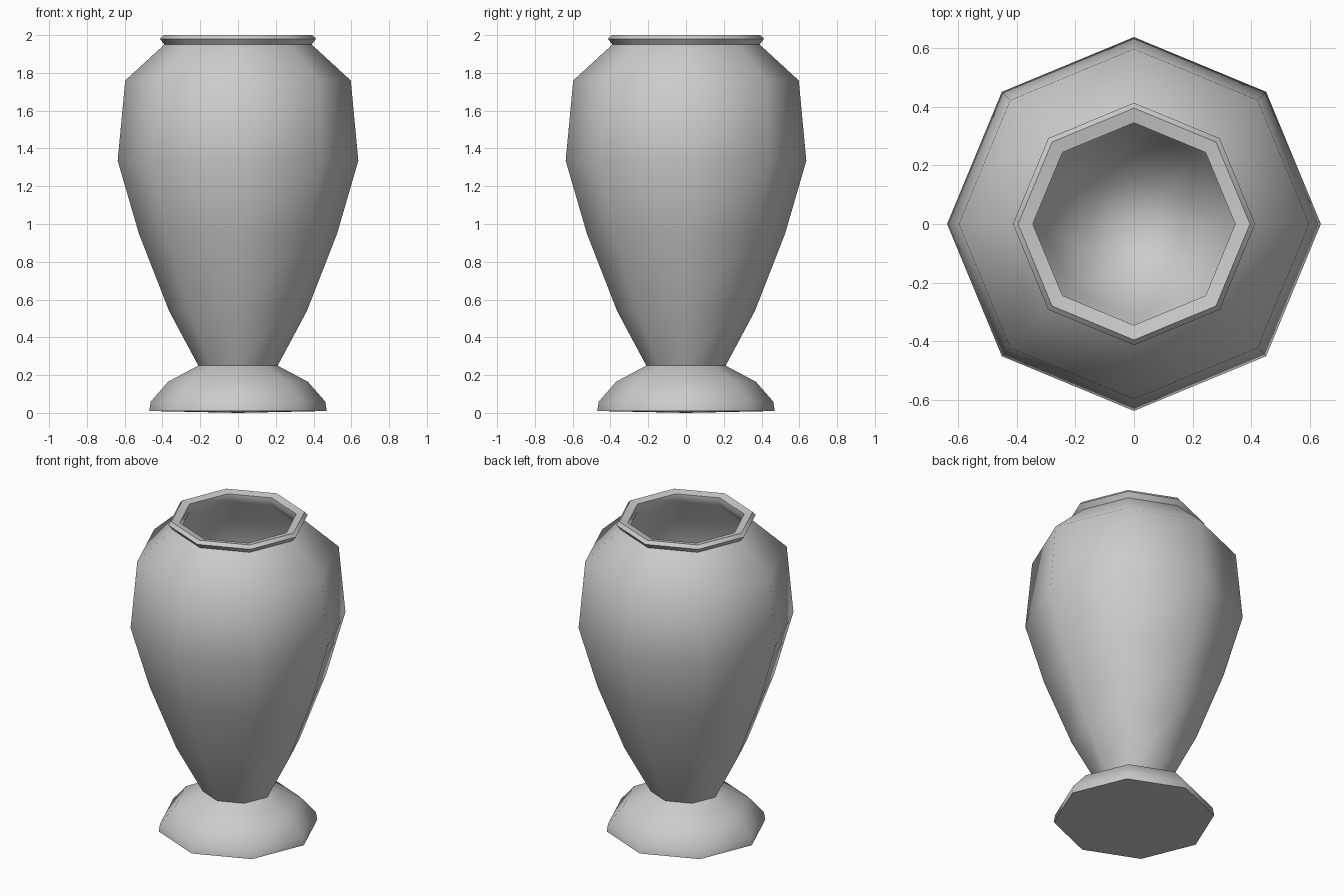
import bpy, bmesh, math

if "Cube" in bpy.data.objects:
    bpy.data.objects.remove(bpy.data.objects["Cube"])

SIDES = 8


def lathe(name, profile):
    """Spin an (r, z) profile into an eight-sided body; r = 0 closes to a point."""
    bm = bmesh.new()
    rings = []
    for r, z in profile:
        if r == 0:
            rings.append([bm.verts.new((0, 0, z))] * SIDES)
        else:
            rings.append([bm.verts.new((r * math.cos(i * math.tau / SIDES),
                                        r * math.sin(i * math.tau / SIDES), z))
                          for i in range(SIDES)])
    for a, b in zip(rings, rings[1:]):
        for i in range(SIDES):
            j = (i + 1) % SIDES
            corners = list(dict.fromkeys((a[i], a[j], b[j], b[i])))
            bm.faces.new(corners)
    bmesh.ops.recalc_face_normals(bm, faces=bm.faces)
    mesh = bpy.data.meshes.new(name)
    bm.to_mesh(mesh)
    bm.free()
    obj = bpy.data.objects.new(name, mesh)
    bpy.context.collection.objects.link(obj)
    bpy.context.view_layer.objects.active = obj
    obj.select_set(True)
    bpy.ops.object.shade_smooth_by_angle(angle=math.radians(60))
    return obj


# Foot, waist and outer wall
foot = [(0, 0.0), (0.47, 0.01), (0.462, 0.06), (0.37, 0.165), (0.21, 0.25)]
wall = [(0.365, 0.54), (0.525, 0.95), (0.637, 1.335), (0.597, 1.76), (0.39, 1.95)]
# Rolled lip
lip = [(0.413, 1.98), (0.395, 2.0), (0.345, 1.99)]
# Hollow inside, following the outer wall
inside = [(0.345, 1.94), (0.55, 1.74), (0.587, 1.335), (0.475, 0.95),
          (0.315, 0.56), (0.16, 0.29), (0, 0.27)]

lathe("vase", foot + wall + lip + inside)
